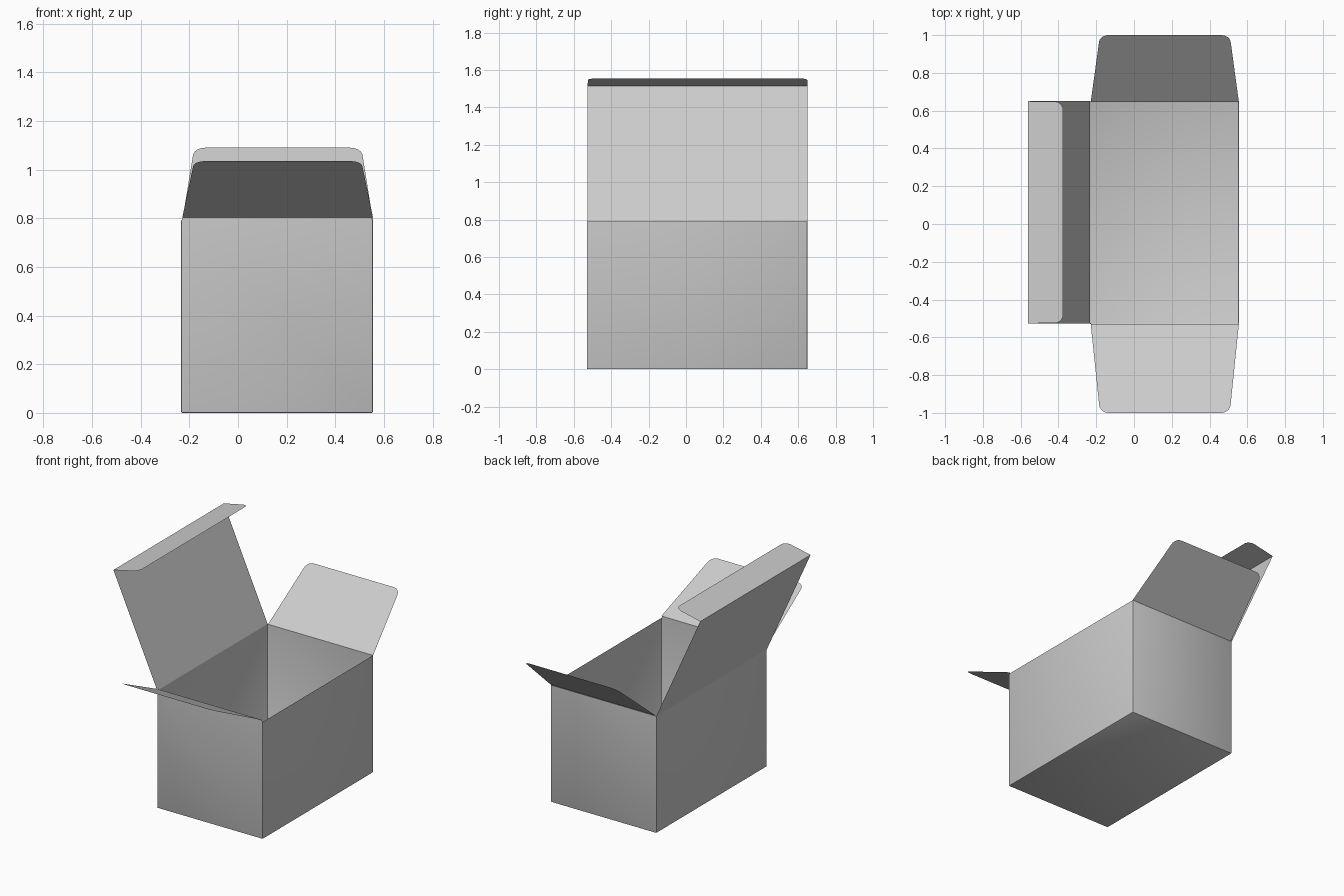
import bpy, bmesh
from mathutils import Vector

if "Cube" in bpy.data.objects:
    bpy.data.objects.remove(bpy.data.objects["Cube"])

X0, X1, Y0, Y1, H = -0.234, 0.555, -0.53, 0.65, 0.79


def finish(bm, name):
    bmesh.ops.recalc_face_normals(bm, faces=bm.faces)
    me = bpy.data.meshes.new(name)
    bm.to_mesh(me)
    bm.free()
    ob = bpy.data.objects.new(name, me)
    bpy.context.collection.objects.link(ob)
    bpy.context.view_layer.objects.active = ob
    ob.select_set(True)
    bpy.ops.object.shade_smooth_by_angle()
    ob.select_set(False)
    return ob


def panel(name, hinge_a, hinge_b, tip_a, tip_b, radius=0.0):
    """Single card sheet from a hinge line to a tip line, tip corners rounded."""
    bm = bmesh.new()
    vs = [bm.verts.new(Vector(p)) for p in (hinge_a, hinge_b, tip_b, tip_a)]
    bm.faces.new(vs)
    if radius:
        bmesh.ops.bevel(bm, geom=vs[2:], offset=radius, segments=6,
                        profile=0.5, affect='VERTICES')
    return finish(bm, name)


# Open-topped carton body with softly creased folds
bm = bmesh.new()
bmesh.ops.create_cube(bm, size=1)
for v in bm.verts:
    front = v.co.y < 0
    v.co = Vector((X0 if v.co.x < 0 else X1,
                   Y0 if front else Y1,
                   0 if v.co.z < 0 else (0.803 if front else H)))
bm.faces.ensure_lookup_table()
top = max(bm.faces, key=lambda f: f.calc_center_median().z)
bmesh.ops.delete(bm, geom=[top], context='FACES_ONLY')
folds = [e for e in bm.edges if len(e.link_faces) == 2]
bmesh.ops.bevel(bm, geom=folds, offset=0.006, segments=2, profile=0.5,
                affect='EDGES')
# Keep the side wall rims level
for v in bm.verts:
    if v.co.z > 0.5 and v.co.y > Y0 + 0.001:
        v.co.z = H
finish(bm, "carton_body")

# Side dust flaps, tapered with rounded tips
for name, y, z, ty, tz in (("front_flap", Y0, 0.803, -1.0, 1.035),
                           ("back_flap", Y1 - 0.003, H, 1.0, 1.09)):
    panel(name, (X0 + 0.005, y, z), (X1, y, z),
          (-0.18, ty, tz), (0.507, ty, tz), 0.045)

# Lid leaning back from the left wall, and its tuck flap
LX, LZ = -0.561, 1.515
panel("lid", (X0, Y0 + 0.004, H), (X0, Y1, H),
      (LX, Y0 + 0.004, LZ), (LX, Y1, LZ))
panel("tuck_flap", (LX, Y0 + 0.004, LZ), (LX, Y1, LZ),
      (-0.375, Y0 + 0.006, 1.555), (-0.375, Y1 - 0.002, 1.555), 0.045)
